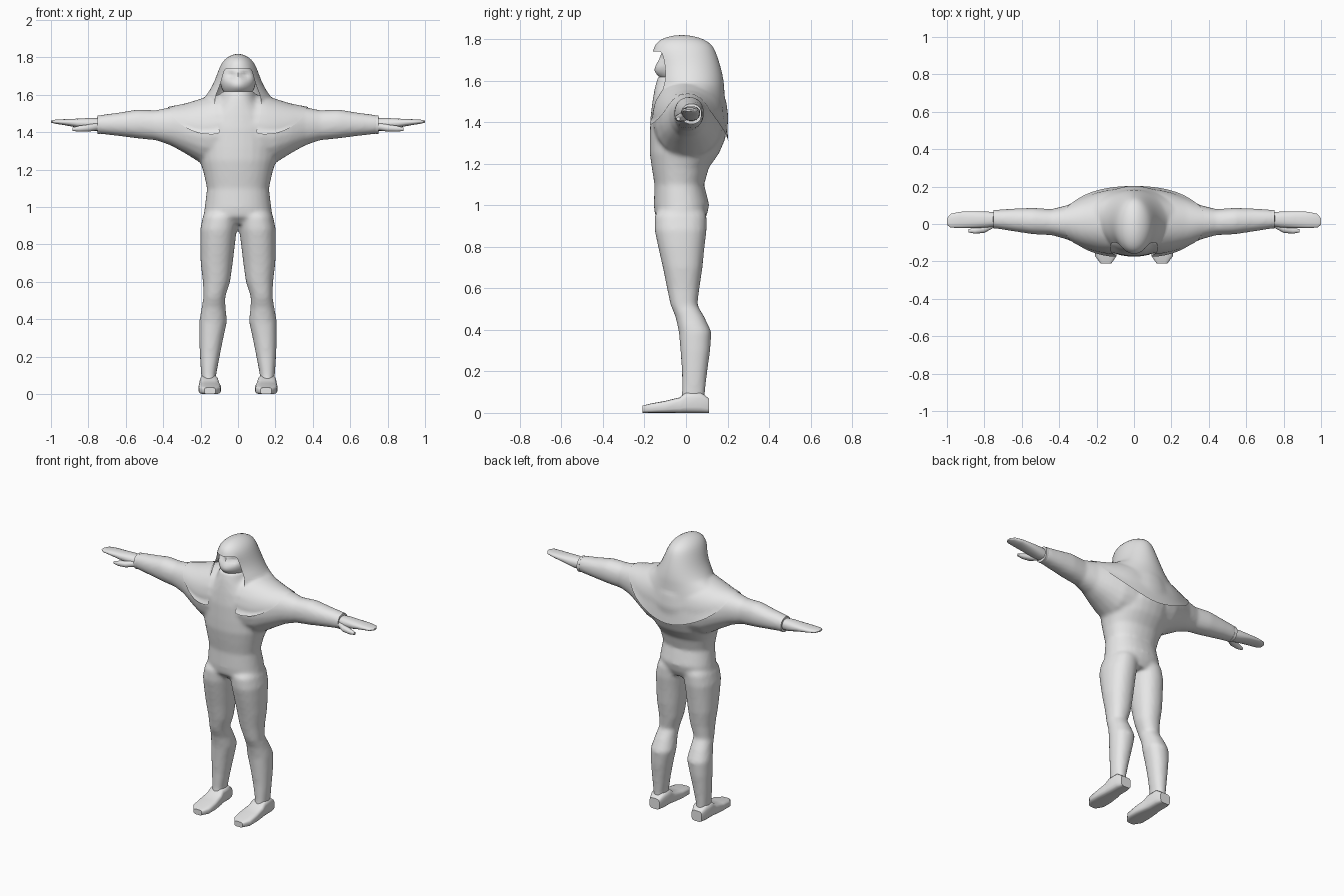
import bpy, bmesh, math
from mathutils import Vector

if "Cube" in bpy.data.objects:
    bpy.data.objects.remove(bpy.data.objects["Cube"])

grey = bpy.data.materials.new("cloth grey")
grey.diffuse_color = (0.8, 0.8, 0.8, 1)
grey.use_nodes = True
grey.node_tree.nodes["Principled BSDF"].inputs["Base Color"].default_value = grey.diffuse_color


def finish(bm, name, angle=40):
    bmesh.ops.recalc_face_normals(bm, faces=bm.faces)
    me = bpy.data.meshes.new(name)
    bm.to_mesh(me)
    bm.free()
    ob = bpy.data.objects.new(name, me)
    bpy.context.collection.objects.link(ob)
    me.materials.append(grey)
    bpy.ops.object.select_all(action='DESELECT')
    ob.select_set(True)
    bpy.context.view_layer.objects.active = ob
    bpy.ops.object.shade_smooth_by_angle(angle=math.radians(angle))
    return ob


def loft(bm, axis, rings, side=1, power=2.2, n=20):
    """Rings are (position, a0, a1, b0, b1): limits on the two other axes."""
    others = [i for i in range(3) if i != axis]
    loops = []
    for p, a0, a1, b0, b1 in rings:
        loop = []
        for k in range(n):
            t = 2 * math.pi * (k + 0.5) / n
            c, s = math.cos(t), math.sin(t)
            v = [0, 0, 0]
            v[axis] = p
            v[others[0]] = (a0 + a1) / 2 + (a1 - a0) / 2 * math.copysign(abs(c) ** (2 / power), c)
            v[others[1]] = (b0 + b1) / 2 + (b1 - b0) / 2 * math.copysign(abs(s) ** (2 / power), s)
            v[0] *= side
            loop.append(bm.verts.new(v))
        loops.append(loop)
    for l0, l1 in zip(loops, loops[1:]):
        for k in range(n):
            bm.faces.new((l0[k], l0[(k + 1) % n], l1[(k + 1) % n], l1[k]))
    bm.faces.new(loops[0])
    bm.faces.new(loops[-1])


# Suit: torso, legs and arms fused into one smooth skin
bm = bmesh.new()
torso = [(0.91, .12, -.11, .08), (0.95, .185, -.15, .10), (1.0, .178, -.155, .112),
         (1.1, .166, -.152, .088), (1.18, .183, -.165, .11), (1.25, .205, -.175, .16),
         (1.32, .21, -.175, .19), (1.42, .21, -.172, .2), (1.5, .17, -.162, .19),
         (1.57, .11, -.15, .16), (1.62, .085, -.135, .1)]
loft(bm, 2, [(z, -w, w, f, b) for z, w, f, b in torso], n=28)
leg = [(.03, .118, .19, -.03, .09), (.1, .117, .197, -.02, .092), (.2, .098, .204, -.02, .103),
       (.3, .078, .208, -.027, .117), (.39, .058, .208, -.035, .123), (.46, .066, .195, -.05, .09),
       (.52, .068, .185, -.075, .055), (.6, .042, .188, -.092, .065), (.7, .028, .2, -.112, .08),
       (.8, .016, .203, -.135, .09), (.88, .006, .203, -.152, .1), (.95, 0, .188, -.152, .1),
       (.99, .02, .165, -.12, .08)]
arm = [(.04, -.16, .18, 1.22, 1.6), (.13, -.158, .18, 1.22, 1.6), (.2, -.145, .165, 1.235, 1.575),
       (.28, -.118, .135, 1.285, 1.55), (.36, -.082, .1, 1.33, 1.535), (.44, -.06, .08, 1.357, 1.518),
       (.54, -.055, .087, 1.367, 1.522), (.64, -.04, .083, 1.38, 1.505), (.755, -.022, .075, 1.393, 1.49)]
for s in (1, -1):
    loft(bm, 2, leg, s)
    loft(bm, 0, arm, s)
suit = finish(bm, "suit")
fuse = suit.modifiers.new("fuse", 'REMESH')
fuse.mode = 'VOXEL'
fuse.voxel_size = 0.011
fuse.use_smooth_shade = True
soft = suit.modifiers.new("soften", 'SMOOTH')
soft.factor, soft.iterations = 0.5, 8

# Cuffs, hands with thumbs, and flat-soled shoes
cuff = [(.735, -.024, .076, 1.391, 1.491), (.752, -.024, .076, 1.39, 1.489)]
hand = [(.74, -.012, .062, 1.405, 1.475), (.79, -.02, .068, 1.408, 1.477), (.86, -.022, .068, 1.425, 1.473),
        (.93, -.022, .066, 1.438, 1.47), (.98, -.02, .055, 1.446, 1.467), (1.0, -.005, .03, 1.452, 1.462)]
thumb = [(.75, -.02, .02, 1.41, 1.45), (.8, -.048, 0, 1.403, 1.442), (.85, -.052, -.018, 1.403, 1.435),
         (.885, -.045, -.028, 1.407, 1.425)]
shoe = [(-.21, .12, .18, 0, .035), (-.17, .092, .21, 0, .045), (-.1, .09, .212, 0, .058),
        (-.03, .098, .208, 0, .075), (.0, .104, .205, 0, .1), (.07, .104, .205, 0, .1),
        (.11, .118, .192, 0, .07)]
for s, tag in ((1, "left"), (-1, "right")):
    for name, axis, rings, power in (("cuff", 0, cuff, 2.2), ("hand", 0, hand, 2.4),
                                     ("thumb", 0, thumb, 2.2), ("shoe", 1, shoe, 4)):
        bm = bmesh.new()
        loft(bm, axis, rings, s, power, 16)
        finish(bm, f"{tag}_{name}", 50)

# Masked face: rounded head with a sunken eye band and a raised nose and muzzle
bm = bmesh.new()
bmesh.ops.create_uvsphere(bm, u_segments=32, v_segments=24, radius=1)
for v in bm.verts:
    x, y, z = v.co
    v.co = (x * .095, y * .1 - .035, z * .1 + 1.675)
    if y < 0:
        dz = (v.co.z - 1.705) / .018
        dx = (abs(v.co.x) - .038) / .026
        v.co.y += .025 * math.exp(-dz * dz - dx * dx)
        mz = (v.co.z - 1.645) / .035
        mx = v.co.x / .05
        v.co.y -= .02 * math.exp(-mz * mz - mx * mx)
finish(bm, "masked_face")

# Hood: rows of rings, open at the front below the brow
COLS = 16
OPEN = 4
hood_rows = [(1.815, .03, -.075, .035), (1.80, .06, -.12, .085), (1.775, .085, -.15, .125),
             (1.74, .102, -.16, .143), (1.70, .116, -.15, .157), (1.65, .136, -.145, .172),
             (1.60, .168, -.148, .182)]
# Cape hem from front inner corner over the shoulder to the tail at the back
hem = [(.09, -.178, 1.39), (.2, -.165, 1.385), (.28, -.128, 1.42), (.345, -.08, 1.475),
       (.375, .0, 1.535), (.375, .075, 1.51), (.3, .14, 1.42), (.2, .185, 1.36),
       (.1, .2, 1.32), (0, .205, 1.305)]


def hem_point(u):
    f = u * (len(hem) - 1)
    i = min(int(f), len(hem) - 2)
    return Vector(hem[i]).lerp(Vector(hem[i + 1]), f - i)


bm = bmesh.new()
grid = []
for z, w, f, b in hood_rows:
    row = []
    for k in range(COLS + 1):
        t = math.pi * k / COLS
        y = (f + b) / 2 - (b - f) / 2 * math.cos(t)
        row.append(Vector((w * math.sin(t), y, z)))
    grid.append(row)
neck = grid[-1]
STEPS = 9
for j in range(1, STEPS + 1):
    t = j / STEPS
    row = [None] * OPEN
    for k in range(OPEN, COLS + 1):
        a = neck[k]
        e = hem_point((k - OPEN) / (COLS - OPEN))
        c = a.lerp(e, .35)
        c.z = a.z * .6 + e.z * .4 - .025 * math.sin(math.pi * k / COLS)
        if k == OPEN:
            c.x += .03
        row.append(a * (1 - t) ** 2 + c * 2 * t * (1 - t) + e * t * t)
    grid.append(row)
for s in (1, -1):
    vs = [[bm.verts.new((p.x * s, p.y, p.z)) if p else None for p in row] for row in grid]
    top = bm.verts.new((0, -.02, 1.82))
    for k in range(COLS):
        bm.faces.new((top, vs[0][k], vs[0][k + 1]))
    for j in range(len(vs) - 1):
        for k in range(OPEN if j >= 3 else 0, COLS):
            bm.faces.new((vs[j][k], vs[j][k + 1], vs[j + 1][k + 1], vs[j + 1][k]))
bmesh.ops.remove_doubles(bm, verts=bm.verts, dist=0.0005)
loose = [v for v in bm.verts if not v.link_faces]
bmesh.ops.delete(bm, geom=loose, context='VERTS')
cape = finish(bm, "hood_and_cape", 60)
sub = cape.modifiers.new("round", 'SUBSURF')
sub.levels = sub.render_levels = 1
wrap = cape.modifiers.new("rest on suit", 'SHRINKWRAP')
wrap.target = suit
wrap.wrap_mode = 'OUTSIDE'
wrap.offset = 0.005
